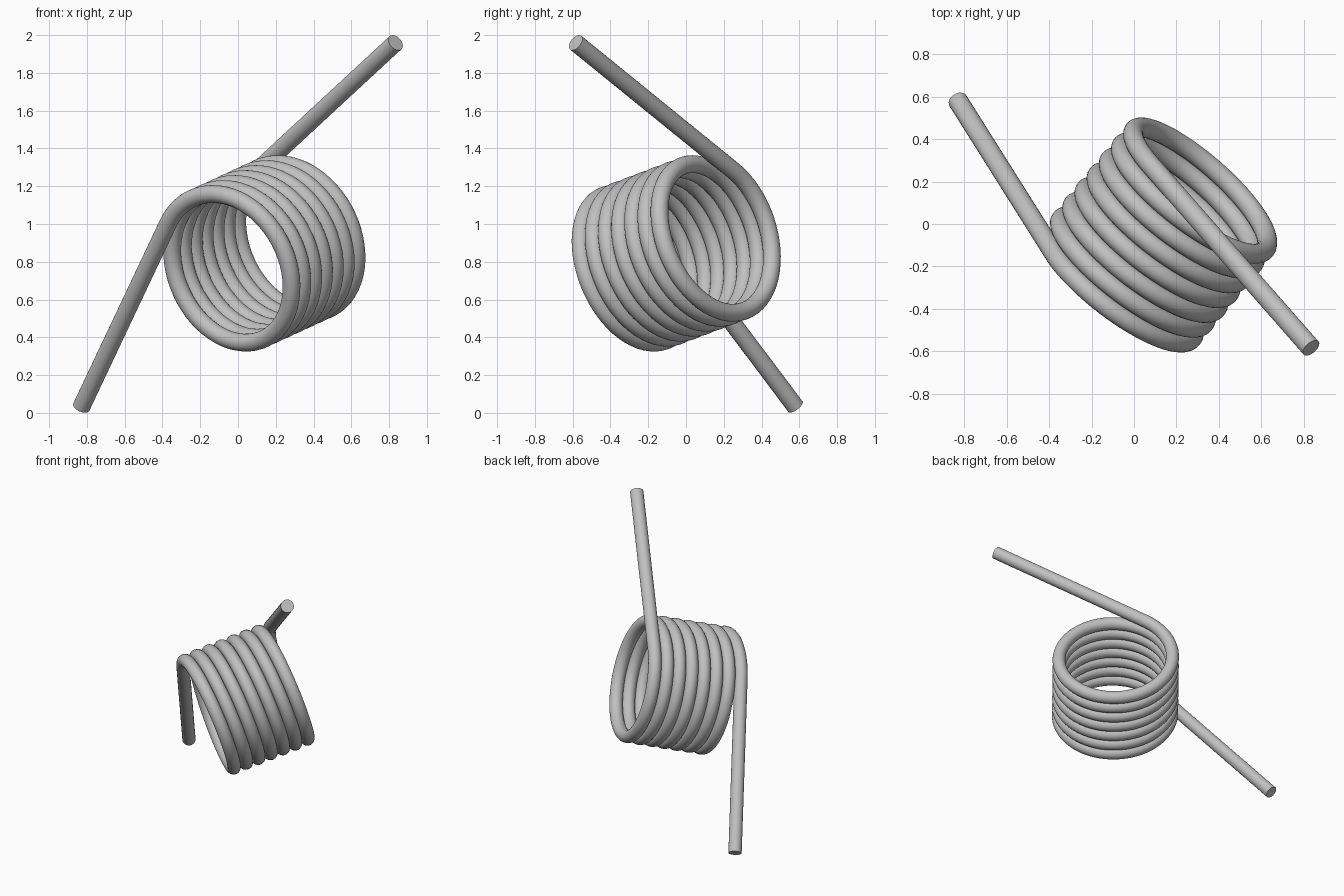
import bpy
from math import sin, cos, pi, radians
from mathutils import Vector

cube = bpy.data.objects.get("Cube")
if cube:
    bpy.data.objects.remove(cube, do_unlink=True)

# Dimensions
WIRE_RADIUS = 0.047
COIL_RADIUS = 0.417
PITCH = 0.094
CENTRE = Vector((0.131, -0.056, 0.848))
STEPS = 448

# Coil frame: winding axis, direction between the legs, and their cross
axis = Vector((0.61, 0.74, 0.28)).normalized()
out = Vector((-0.632, 0.266, 0.728))
out = (out - axis * out.dot(axis)).normalized()
side = axis.cross(out)


def coil_point(angle):
    radial = out * cos(angle) + side * sin(angle)
    return CENTRE + axis * (PITCH * angle / (2 * pi)) - radial * COIL_RADIUS


# Wire path: lower leg, seven turns and a bit, upper leg
half_angle = 7 * pi + radians(9.2)
path = [Vector((-0.829, 0.580, 0.032))]
path += [coil_point(half_angle * (2 * i / STEPS - 1)) for i in range(STEPS + 1)]
path.append(Vector((0.834, -0.584, 1.960)))

curve = bpy.data.curves.new("torsion_spring", "CURVE")
curve.dimensions = "3D"
curve.bevel_depth = WIRE_RADIUS
curve.bevel_resolution = 10
curve.use_fill_caps = True
spline = curve.splines.new("POLY")
spline.points.add(len(path) - 1)
for point, co in zip(spline.points, path):
    point.co = (*co, 1)

spring = bpy.data.objects.new("torsion_spring", curve)
bpy.context.collection.objects.link(spring)

# Plain grey steel
steel = bpy.data.materials.new("grey_steel")
steel.use_nodes = True
grey = (0.53, 0.53, 0.53, 1)
steel.diffuse_color = grey
steel.node_tree.nodes["Principled BSDF"].inputs["Base Color"].default_value = grey
curve.materials.append(steel)

# Smooth wire with sharp cut ends
bpy.ops.object.select_all(action="DESELECT")
spring.select_set(True)
bpy.context.view_layer.objects.active = spring
bpy.ops.object.convert(target="MESH")
bpy.ops.object.shade_smooth_by_angle(angle=radians(40))
